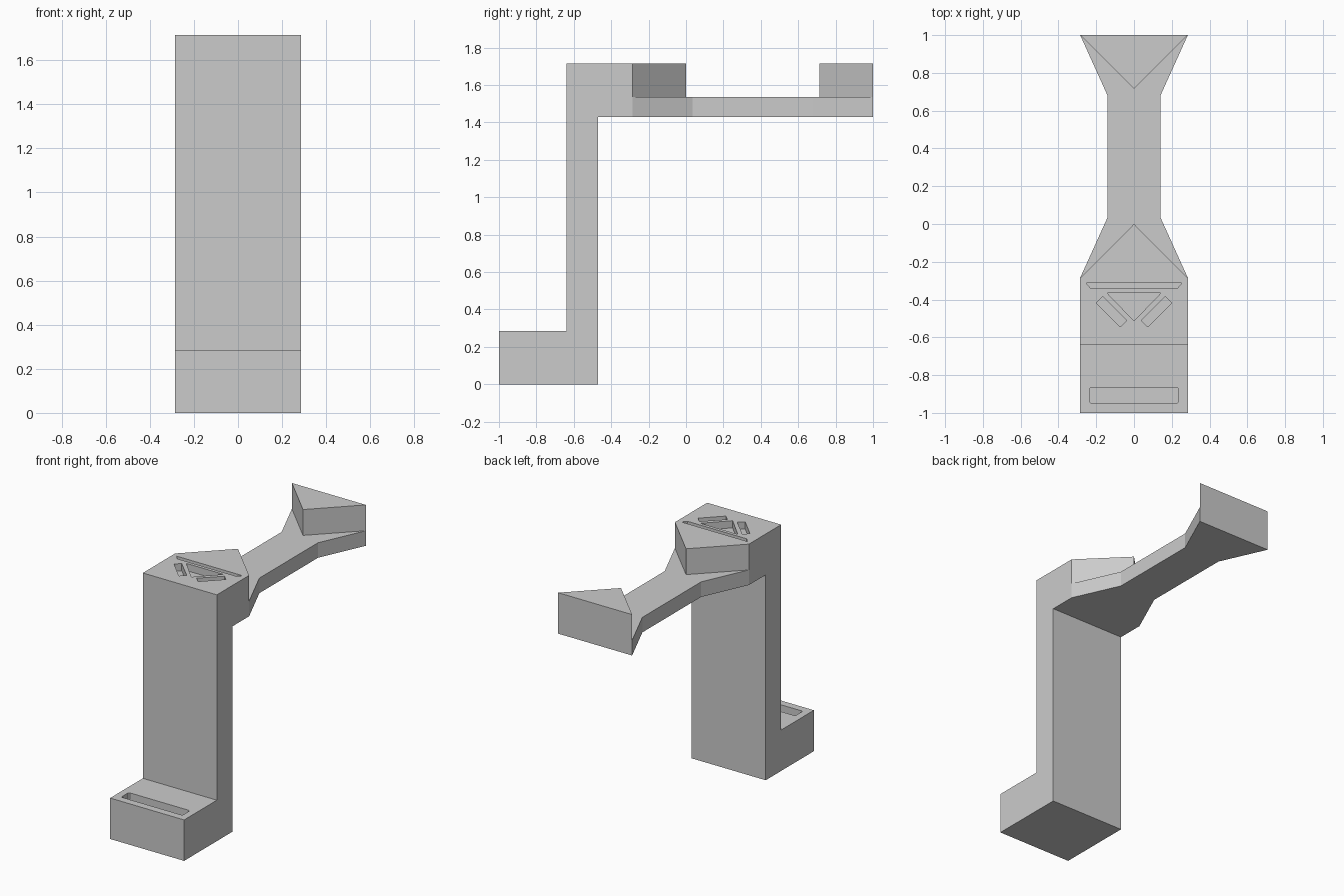
import bpy
import bmesh
import math
from mathutils import Vector

cube = bpy.data.objects.get("Cube")
if cube:
    bpy.data.objects.remove(cube, do_unlink=True)

W = 0.285          # half width of the stand
TOP = 1.715        # top of the head and end wedge
ARM_LOW, ARM_TOP = 1.43, 1.535

grey = bpy.data.materials.new("plain grey")
grey.use_nodes = True
colour = (0.6, 0.6, 0.6, 1)
grey.diffuse_color = colour
grey.node_tree.nodes["Principled BSDF"].inputs["Base Color"].default_value = colour


def prism(name, points, direction):
    """Extrude a flat outline of 3D points along a direction."""
    bm = bmesh.new()
    face = bm.faces.new([bm.verts.new(p) for p in points])
    moved = bmesh.ops.extrude_face_region(bm, geom=[face])["geom"]
    verts = [v for v in moved if isinstance(v, bmesh.types.BMVert)]
    bmesh.ops.translate(bm, verts=verts, vec=Vector(direction))
    bmesh.ops.recalc_face_normals(bm, faces=bm.faces)
    mesh = bpy.data.meshes.new(name)
    bm.to_mesh(mesh)
    bm.free()
    mesh.materials.append(grey)
    obj = bpy.data.objects.new(name, mesh)
    bpy.context.collection.objects.link(obj)
    return obj


def plan(name, outline, low, high):
    return prism(name, [(x, y, low) for x, y in outline], (0, 0, high - low))


def mirrored(half):
    """Complete an outline from its +x half."""
    return half + [(-x, y) for x, y in reversed(half) if x > 0]


def combine(body, other, operation):
    """Join or cut a part, then discard the helper."""
    mod = body.modifiers.new(operation.lower(), "BOOLEAN")
    mod.object = other
    mod.operation = operation
    mod.solver = "EXACT"
    bpy.ops.object.select_all(action="DESELECT")
    bpy.context.view_layer.objects.active = body
    body.select_set(True)
    bpy.ops.object.modifier_apply(modifier=mod.name)
    bpy.data.objects.remove(other, do_unlink=True)


# Foot, column and head as one side profile
profile = [(-1, 0), (-0.47, 0), (-0.47, ARM_LOW), (-W, ARM_LOW), (-W, TOP),
           (-0.64, TOP), (-0.64, W), (-1, W)]
stand = prism("stand", [(-W, y, z) for y, z in profile], (2 * W, 0, 0))

# Waisted arm, pointed head front and end wedge
arm = plan("arm", mirrored([(W, -W), (0.14, 0.035), (0.14, 0.68), (W, 1)]),
           ARM_LOW, ARM_TOP)
head_point = plan("head_point", [(-W, -W), (W, -W), (0, 0)], ARM_TOP, TOP)
end_wedge = plan("end_wedge", [(-W, 1), (W, 1), (0, 1 - W)], ARM_TOP, TOP)
for part in (arm, head_point, end_wedge):
    combine(stand, part, "UNION")

# Recesses in the head
bar = [(0.2, -0.418), (0.165, -0.384), (0.038, -0.51), (0.074, -0.545)]
recesses = [
    mirrored([(0.254, -0.312), (0.228, -0.342)]),
    [(-0.143, -0.365), (0.143, -0.365), (0, -0.513)],
    bar,
    [(-x, y) for x, y in bar],
]
for outline in recesses:
    combine(stand, plan("recess", outline, TOP - 0.05, TOP + 0.05), "DIFFERENCE")

# Slot with clipped corners in the foot
slot = mirrored([(0.228, -0.948), (0.236, -0.94), (0.236, -0.873), (0.228, -0.865)])
combine(stand, plan("slot", slot, W - 0.07, W + 0.05), "DIFFERENCE")

# Merge flat neighbouring faces
bm = bmesh.new()
bm.from_mesh(stand.data)
bmesh.ops.remove_doubles(bm, verts=bm.verts, dist=0.0005)
bmesh.ops.dissolve_limit(bm, angle_limit=math.radians(0.5), verts=bm.verts, edges=bm.edges)
bm.to_mesh(stand.data)
bm.free()
